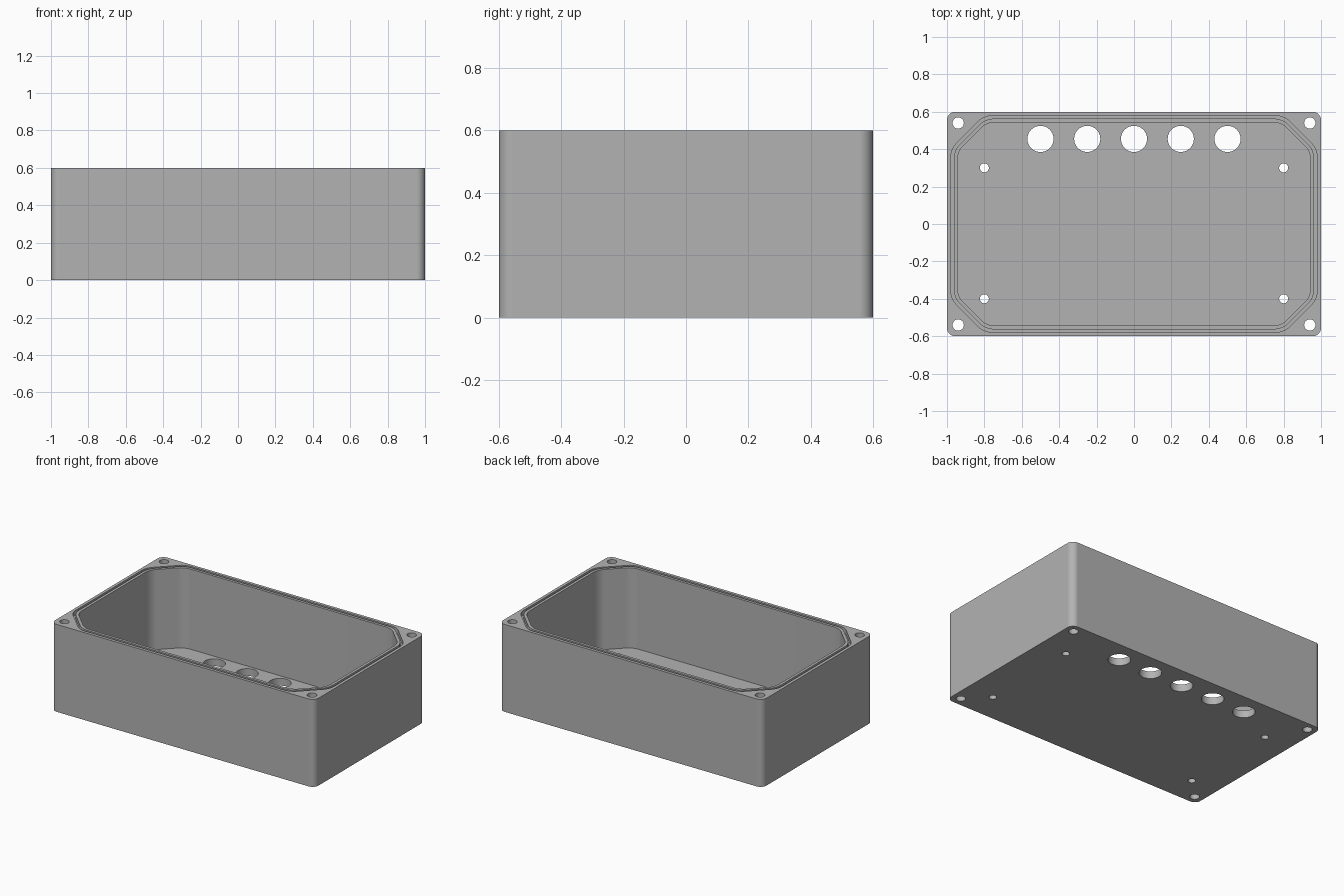
import bpy
import bmesh
import math

cube = bpy.data.objects.get("Cube")
if cube:
    bpy.data.objects.remove(cube, do_unlink=True)

WIDTH, DEPTH, HEIGHT = 2.0, 1.2, 0.6
FLOOR = 0.05          # floor thickness
GROOVE_DEPTH = 0.03   # seal groove in the rim

grey = bpy.data.materials.new("plain grey")
grey.use_nodes = True
colour = (0.45, 0.45, 0.45, 1)
grey.diffuse_color = colour
grey.node_tree.nodes["Principled BSDF"].inputs["Base Color"].default_value = colour


def prism(name, outline, z0, z1, rounding, segments):
    """Upright prism over an outline, with its vertical corners rounded."""
    bm = bmesh.new()
    bm.faces.new([bm.verts.new((x, y, z0)) for x, y in outline])
    if rounding:
        bmesh.ops.bevel(bm, geom=bm.verts[:], offset=rounding, offset_type='OFFSET',
                        segments=segments, profile=0.5, affect='VERTICES')
    result = bmesh.ops.extrude_face_region(bm, geom=bm.faces[:])
    top = [v for v in result["geom"] if isinstance(v, bmesh.types.BMVert)]
    bmesh.ops.translate(bm, verts=top, vec=(0, 0, z1 - z0))
    bmesh.ops.recalc_face_normals(bm, faces=bm.faces[:])
    mesh = bpy.data.meshes.new(name)
    bm.to_mesh(mesh)
    bm.free()
    mesh.materials.append(grey)
    obj = bpy.data.objects.new(name, mesh)
    bpy.context.collection.objects.link(obj)
    return obj


def cut(obj, cutter):
    """Subtract the cutter and remove it."""
    cutter.hide_render = True
    mod = obj.modifiers.new("cut", 'BOOLEAN')
    mod.operation = 'DIFFERENCE'
    mod.solver = 'EXACT'
    mod.object = cutter
    bpy.context.view_layer.objects.active = obj
    bpy.ops.object.modifier_apply(modifier=mod.name)
    bpy.data.objects.remove(cutter, do_unlink=True)


def chamfered(inset):
    """Rectangle with cut-off corners, set in from the outer wall."""
    x, y = WIDTH / 2 - inset, DEPTH / 2 - inset
    c = 0.19 - 0.586 * inset
    return [(x, y - c), (x - c, y), (c - x, y), (-x, y - c),
            (-x, c - y), (c - x, -y), (x - c, -y), (x, c - y)]


def drill(obj, x, y, radius):
    """Round hole right through the box."""
    sides = 40
    circle = [(x + radius * math.cos(math.tau * i / sides),
               y + radius * math.sin(math.tau * i / sides)) for i in range(sides)]
    cut(obj, prism("drill", circle, -0.1, HEIGHT + 0.1, 0, 1))


# Outer body
hx, hy = WIDTH / 2, DEPTH / 2
box = prism("enclosure_box", [(hx, -hy), (hx, hy), (-hx, hy), (-hx, -hy)],
            0, HEIGHT, 0.045, 10)

# Seal groove running round the rim
groove = prism("groove_cutter", chamfered(0.021), HEIGHT - GROOVE_DEPTH, HEIGHT + 0.1, 0.04, 6)
cut(groove, prism("groove_core", chamfered(0.037), 0.1, HEIGHT + 0.2, 0.04, 6))
cut(box, groove)

# Inner cavity
cut(box, prism("cavity_cutter", chamfered(0.056), FLOOR, HEIGHT + 0.1, 0.04, 6))

# Lid screw holes in the corners, and board mounting holes in the floor
for side in (-1, 1):
    for y in (-0.54, 0.54):
        drill(box, side * 0.94, y, 0.03)
    for y in (-0.4, 0.3):
        drill(box, side * 0.8, y, 0.024)

# Row of cable openings along the back of the floor
for i in range(-2, 3):
    drill(box, i * 0.25, 0.455, 0.07)

# Smooth rounded walls with sharp rims
bpy.ops.object.select_all(action='DESELECT')
box.select_set(True)
bpy.context.view_layer.objects.active = box
bpy.ops.object.shade_smooth_by_angle(angle=math.radians(30))
weighted = box.modifiers.new("flat_walls", 'WEIGHTED_NORMAL')
weighted.keep_sharp = True
